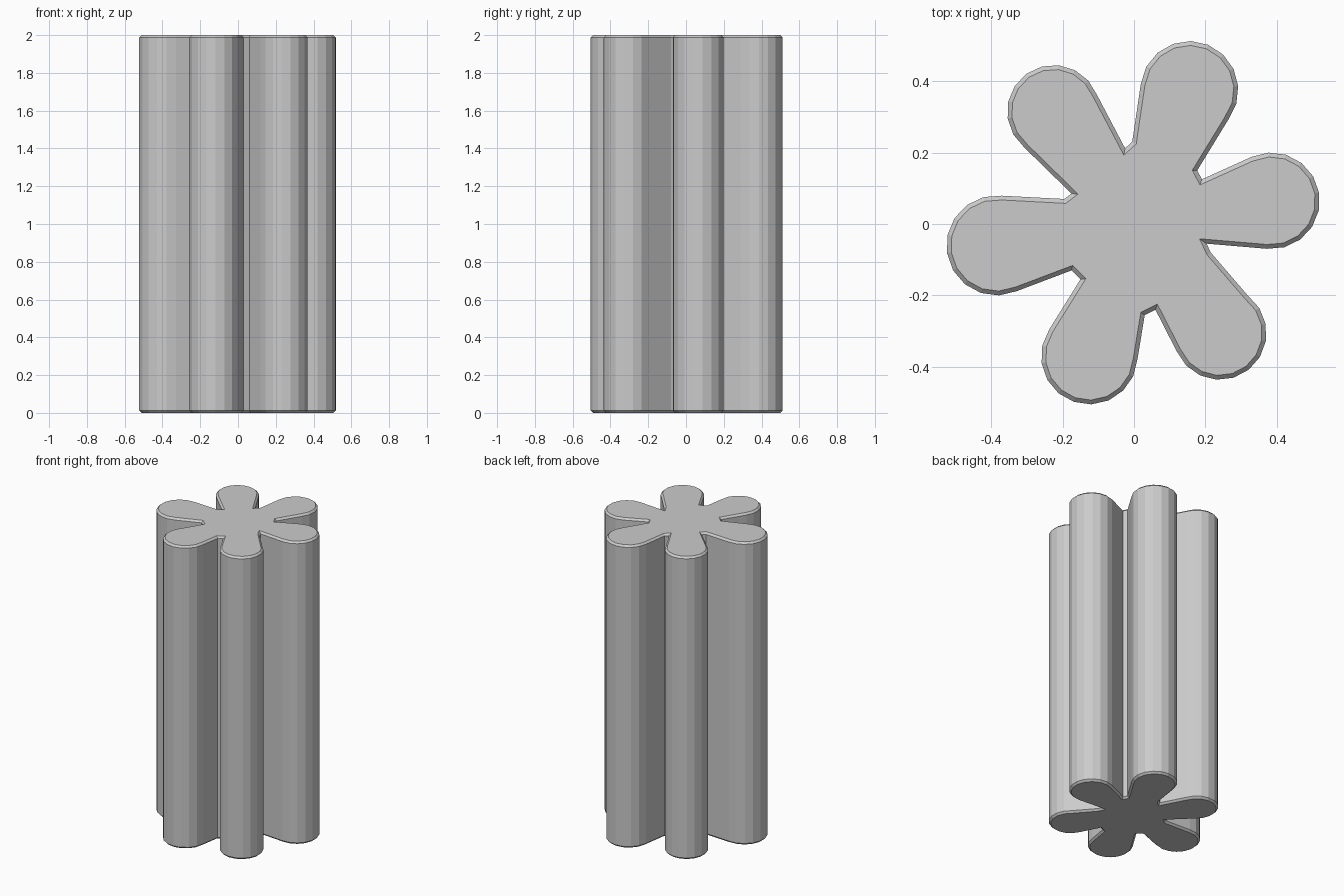
import bpy, bmesh
from math import atan2, cos, sin, radians

if "Cube" in bpy.data.objects:
    bpy.data.objects.remove(bpy.data.objects["Cube"])

HEIGHT = 2.0
CHAMFER = 0.012
ARC_STEPS = 10

# Each petal, counter-clockwise: lobe centre, lobe radius, and the
# two points of the notch that follows it
PETALS = [
    ((0.385, 0.065), 0.135, [(0.19, 0.125), (0.177, 0.15)]),
    ((0.155, 0.375), 0.137, [(-0.005, 0.23), (-0.025, 0.212)]),
    ((-0.225, 0.315), 0.130, [(-0.175, 0.085), (-0.195, 0.07)]),
    ((-0.385, -0.060), 0.140, [(-0.175, -0.13), (-0.15, -0.155)]),
    ((-0.125, -0.370), 0.135, [(0.03, -0.255), (0.06, -0.24)]),
    ((0.240, -0.305), 0.131, [(0.215, -0.08), (0.203, -0.055)]),
]


def lobe(centre, radius):
    """Rounded petal end, facing away from the middle."""
    axis = atan2(centre[1], centre[0])
    for i in range(ARC_STEPS + 1):
        a = axis + radians(-105 + 210 * i / ARC_STEPS)
        yield centre[0] + radius * cos(a), centre[1] + radius * sin(a)


# Flower-shaped cross-section
outline = []
for centre, radius, notch in PETALS:
    outline += list(lobe(centre, radius)) + notch

# Extrude the section into a column
bm = bmesh.new()
base = bm.faces.new([bm.verts.new((x, y, 0)) for x, y in outline])
ext = bmesh.ops.extrude_face_region(bm, geom=[base], use_keep_orig=True)
top = [g for g in ext["geom"] if isinstance(g, bmesh.types.BMVert)]
bmesh.ops.translate(bm, verts=top, vec=(0, 0, HEIGHT))
bmesh.ops.recalc_face_normals(bm, faces=bm.faces)

# Small chamfer around both end caps
rims = [e for e in bm.edges if abs(e.verts[0].co.z - e.verts[1].co.z) < 1e-5]
bmesh.ops.bevel(bm, geom=rims, offset=CHAMFER, offset_type='OFFSET',
                segments=1, profile=0.5, affect='EDGES', clamp_overlap=True)
bmesh.ops.recalc_face_normals(bm, faces=bm.faces)

mesh = bpy.data.meshes.new("fluted_column")
bm.to_mesh(mesh)
bm.free()
column = bpy.data.objects.new("fluted_column", mesh)
bpy.context.collection.objects.link(column)
